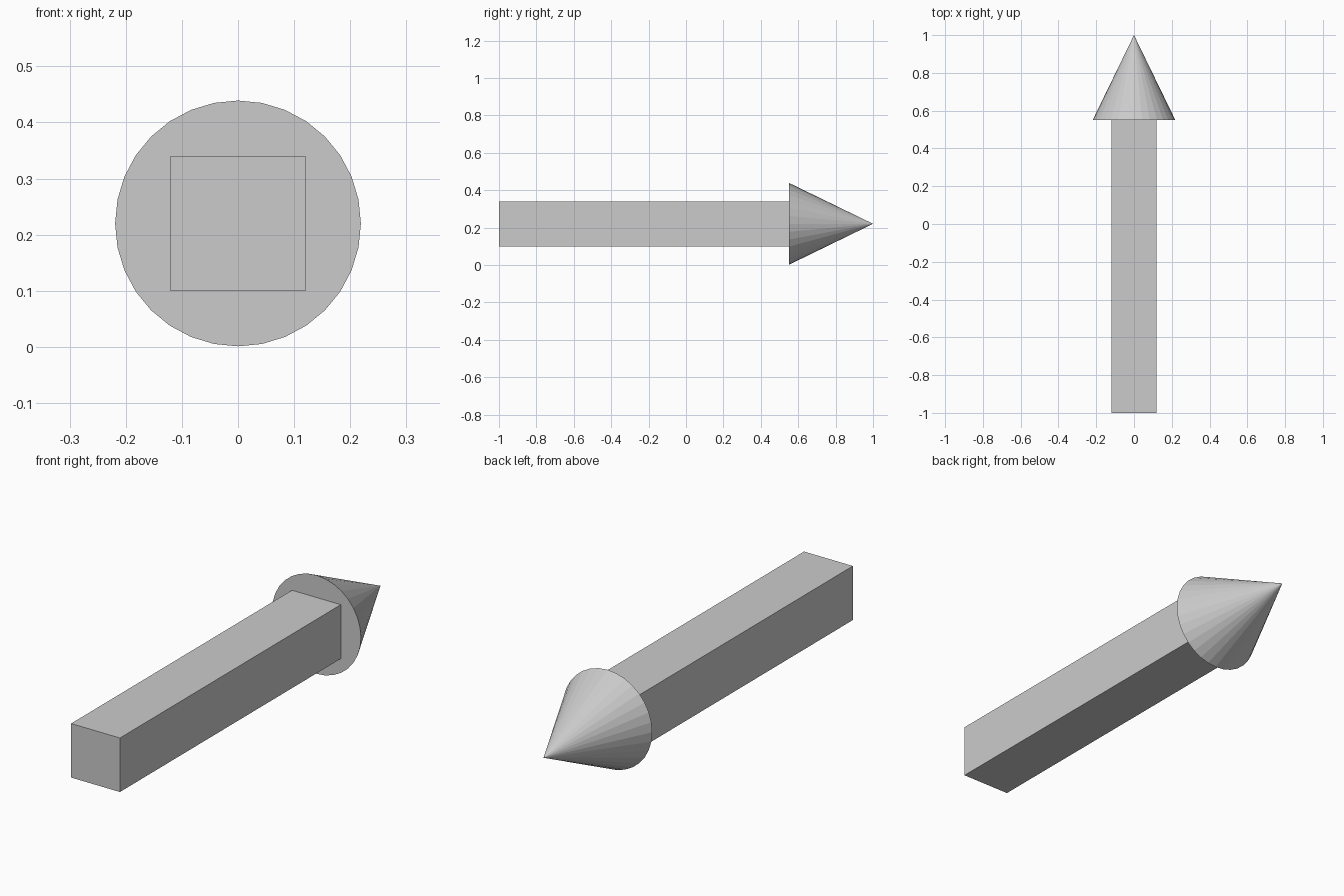
import bpy, math

if "Cube" in bpy.data.objects:
    bpy.data.objects.remove(bpy.data.objects["Cube"])

CENTRE_Z = 0.22
BACK, NECK, TIP = -1.0, 0.55, 1.0

# square shaft
bpy.ops.mesh.primitive_cube_add(size=1, location=(0, (BACK + NECK) / 2, CENTRE_Z))
shaft = bpy.context.object
shaft.name = "shaft"
shaft.scale = (0.24, NECK - BACK, 0.24)

# faceted 32-sided cone head pointing to +y
bpy.ops.mesh.primitive_cone_add(vertices=32, radius1=0.219, radius2=0, depth=TIP - NECK,
                                location=(0, (NECK + TIP) / 2, CENTRE_Z),
                                rotation=(-math.pi / 2, 0, 0))
bpy.context.object.name = "arrow_head"
